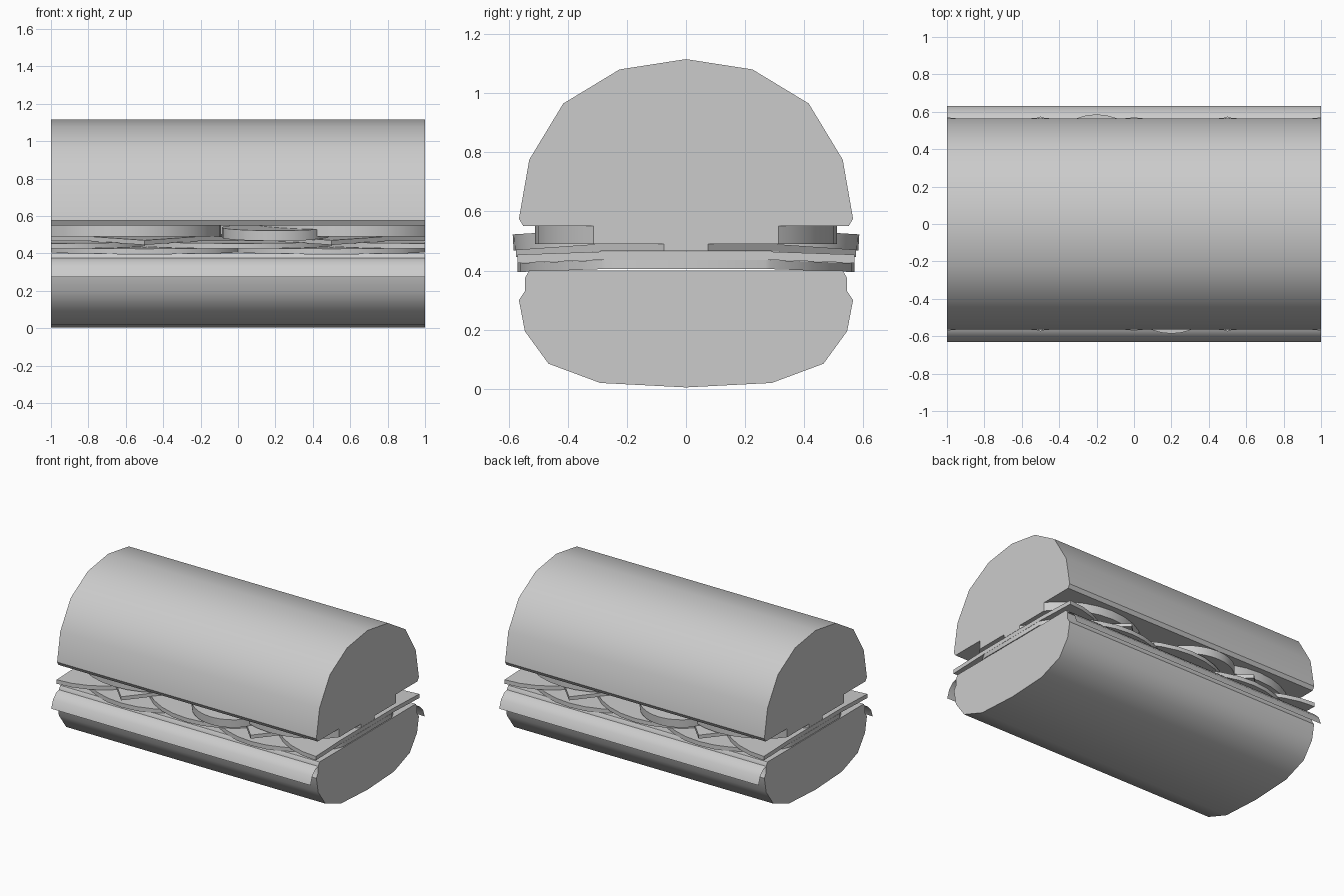
import bpy, bmesh, math
from mathutils import Matrix, Vector

if "Cube" in bpy.data.objects:
    bpy.data.objects.remove(bpy.data.objects["Cube"])


def finish(bm, name, angle=40):
    bmesh.ops.recalc_face_normals(bm, faces=bm.faces)
    me = bpy.data.meshes.new(name)
    bm.to_mesh(me)
    bm.free()
    ob = bpy.data.objects.new(name, me)
    bpy.context.collection.objects.link(ob)
    bpy.ops.object.select_all(action='DESELECT')
    ob.select_set(True)
    bpy.context.view_layer.objects.active = ob
    bpy.ops.object.shade_smooth_by_angle(angle=math.radians(angle))
    return ob


def extrude_profile(name, pts, closed=True):
    """Sweep a (y, z) profile from x = -1 to x = 1."""
    bm = bmesh.new()
    a = [bm.verts.new((-1, y, z)) for y, z in pts]
    b = [bm.verts.new((1, y, z)) for y, z in pts]
    n = len(pts)
    for i in range(n if closed else n - 1):
        j = (i + 1) % n
        bm.faces.new((a[i], a[j], b[j], b[i]))
    if closed:
        bm.faces.new(a)
        bm.faces.new(b[::-1])
    return finish(bm, name)


def mirrored(half):
    """Mirror a half profile across y = 0, keeping centre points single."""
    return half + [(-y, z) for y, z in reversed(half) if y > 0]


def slice_part(name, x, y, z, r, thick, sides=32, droop=0.0, tilt=0.0, rings=5):
    """Thin slice, drooping towards +-y, trimmed flush with the cut ends."""
    bm = bmesh.new()
    bmesh.ops.create_cone(bm, cap_ends=True, segments=sides, radius1=r,
                          radius2=r, depth=thick)
    if sides == 4:
        # turn corners onto the axes
        a = min(math.atan2(v.co.y, v.co.x) % (math.pi / 2) for v in bm.verts)
        bmesh.ops.rotate(bm, verts=bm.verts, cent=(0, 0, 0),
                         matrix=Matrix.Rotation(-a, 3, 'Z'))
    if droop:
        for k in (-0.75, -0.5, 0.5, 0.75):
            bmesh.ops.bisect_plane(bm, geom=bm.verts[:] + bm.edges[:] + bm.faces[:],
                                   plane_co=(0, k * r, 0), plane_no=(0, 1, 0))
        for v in bm.verts:
            t = max(0, abs(v.co.y) / r - 0.5) * 2
            v.co.z -= droop * t
    bmesh.ops.transform(bm, verts=bm.verts, matrix=Matrix.Translation(
        Vector((x, y, z))) @ Matrix.Rotation(tilt, 4, 'X'))
    for s in (-1, 1):
        bmesh.ops.bisect_plane(bm, geom=bm.verts[:] + bm.edges[:] + bm.faces[:],
                               plane_co=(s, 0, 0), plane_no=(s, 0, 0), clear_outer=True)
        bmesh.ops.holes_fill(bm, edges=[e for e in bm.edges if e.is_boundary])
    return finish(bm, name, 30)


# bread
extrude_profile("top_bun", mirrored([
    (0, 1.115), (0.225, 1.08), (0.415, 0.965), (0.53, 0.775), (0.565, 0.575), (0.55, 0.55)]))
extrude_profile("bottom_bun", mirrored([
    (0, 0.005), (0.29, 0.02), (0.465, 0.085), (0.545, 0.195), (0.565, 0.3),
    (0.545, 0.33), (0.545, 0.375), (0.53, 0.40)]))

# thin leaf hanging over both long edges
extrude_profile("lettuce_leaf", mirrored([
    (0.63, 0.275), (0.61, 0.33), (0.575, 0.365), (0.53, 0.38), (0, 0.40)]), closed=False)

# meat slices in two overlapping layers
for i, x in enumerate((-0.5, 0.5)):
    slice_part(f"lower_meat_{i}", x, 0, 0.42, 0.57, 0.03, droop=0.01)
for i, x in enumerate((-1, 0, 1)):
    slice_part(f"upper_meat_{i}", x, 0, 0.45, 0.57, 0.028, droop=0.01)

# cheese squares set cornerwise
for i, x in enumerate((-0.5, 0.5)):
    slice_part(f"cheese_{i}", x, 0, 0.478, 0.575, 0.025, sides=4, droop=0.02)

# tomato slices: two flat, two leaning out of the sides
for s in (-1, 1):
    slice_part(f"flat_tomato_{s + 1}", 0.6 * s, 0, 0.52, 0.51, 0.06)
    slice_part(f"leaning_tomato_{s + 1}", 0.2 * s, -0.3 * s, 0.512, 0.285, 0.055,
               tilt=0.06 * s)
